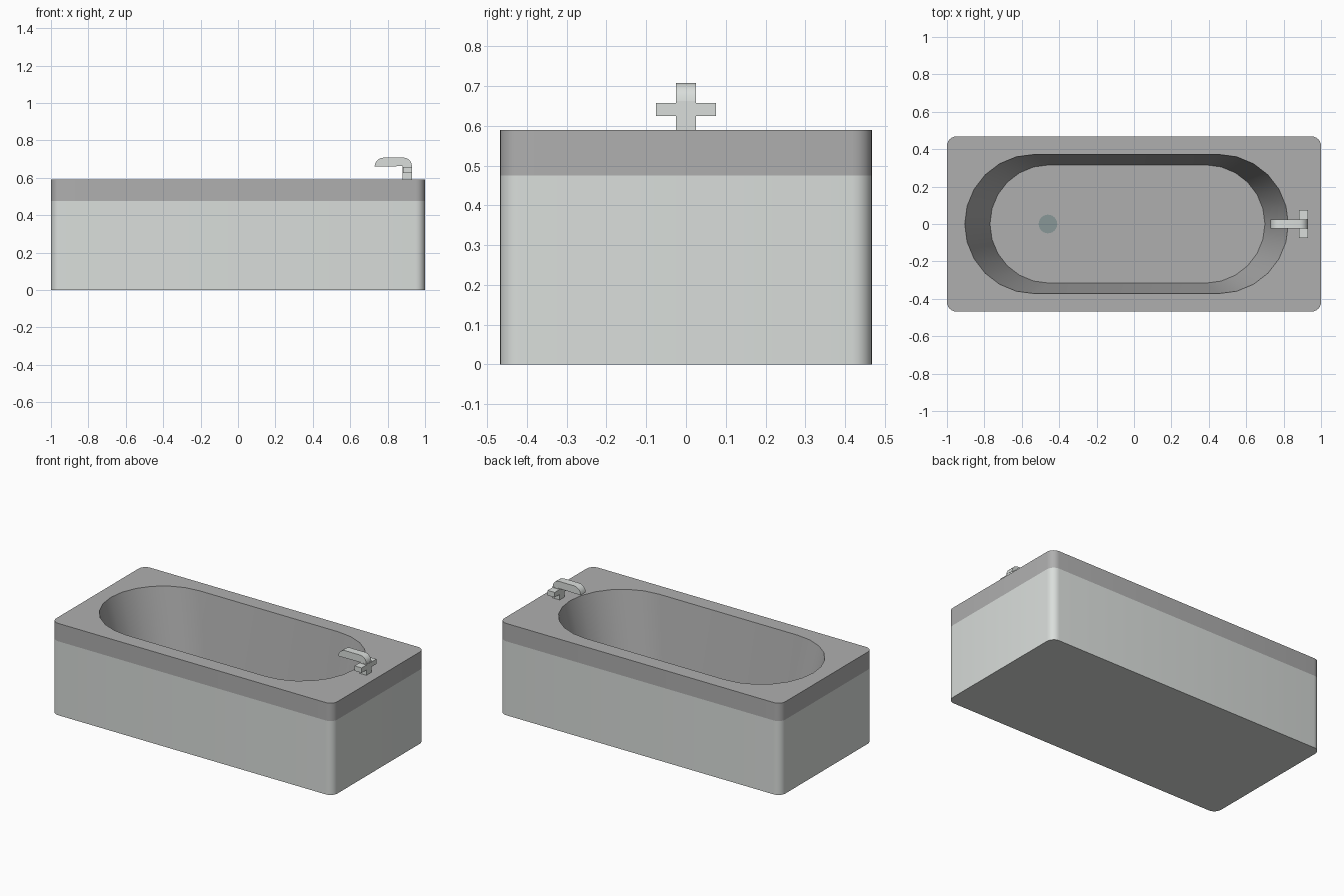
import bpy, bmesh, math

if "Cube" in bpy.data.objects:
    bpy.data.objects.remove(bpy.data.objects["Cube"])


def material(name, rgb):
    m = bpy.data.materials.new(name)
    m.diffuse_color = (*rgb, 1)
    m.use_nodes = True
    m.node_tree.nodes["Principled BSDF"].inputs["Base Color"].default_value = m.diffuse_color
    return m


PANEL = material("pale_panel", (0.70, 0.73, 0.71))
ENAMEL = material("grey_enamel", (0.43, 0.43, 0.43))
DRAIN = material("drain_grey", (0.25, 0.31, 0.31))


def finish(bm, name, mats, angle=35):
    mesh = bpy.data.meshes.new(name)
    bmesh.ops.recalc_face_normals(bm, faces=bm.faces)
    bm.to_mesh(mesh)
    bm.free()
    for m in mats:
        mesh.materials.append(m)
    ob = bpy.data.objects.new(name, mesh)
    bpy.context.collection.objects.link(ob)
    bpy.ops.object.select_all(action='DESELECT')
    ob.select_set(True)
    bpy.context.view_layer.objects.active = ob
    bpy.ops.object.shade_smooth_by_angle(angle=math.radians(angle))
    return ob


def rounded_ring(bm, x0, x1, hy, r, z, seg=6):
    """Rounded rectangle loop, seg steps per corner."""
    corners = [(x1 - r, hy - r), (x0 + r, hy - r), (x0 + r, r - hy), (x1 - r, r - hy)]
    ring = []
    for q, (cx, cy) in enumerate(corners):
        for i in range(seg + 1):
            a = math.pi / 2 * (q + i / seg)
            ring.append(bm.verts.new((cx + r * math.cos(a), cy + r * math.sin(a), z)))
    return ring


# Tub: outer walls, rim, sloping basin and floor lofted as one closed shell
bm = bmesh.new()
rings = [rounded_ring(bm, *p) for p in (
    (-1, 1, 0.468, 0.05, 0),
    (-1, 1, 0.468, 0.05, 0.475),
    (-1, 1, 0.468, 0.05, 0.59),
    (-0.905, 0.825, 0.372, 0.3719, 0.59),
    (-0.77, 0.70, 0.316, 0.3159, 0.09))]
n = len(rings[0])
for k, (a, b) in enumerate(zip(rings, rings[1:])):
    for i in range(n):
        j = (i + 1) % n
        bm.faces.new((a[i], a[j], b[j], b[i])).material_index = 1 if k else 0
bm.faces.new(rings[0][::-1])
bm.faces.new(rings[-1]).material_index = 1
bmesh.ops.remove_doubles(bm, verts=bm.verts, dist=0.001)
finish(bm, "bathtub", [PANEL, ENAMEL])

# Drain disc
bm = bmesh.new()
disc = bmesh.ops.create_cone(bm, cap_ends=True, segments=24, radius1=0.05, radius2=0.05, depth=0.008)
bmesh.ops.translate(bm, verts=disc["verts"], vec=(-0.46, 0, 0.091))
finish(bm, "drain", [DRAIN])


def box(name, lo, hi):
    bm = bmesh.new()
    bmesh.ops.create_cube(bm, size=1)
    for v in bm.verts:
        v.co = [(l + h) / 2 + c * (h - l) for c, l, h in zip(v.co, lo, hi)]
    return finish(bm, name, [PANEL])


# Tap post and cross handle
box("tap_post", (0.88, -0.025, 0.585), (0.93, 0.025, 0.662))
box("tap_handle", (0.881, -0.075, 0.625), (0.931, 0.075, 0.657))

# Spout: side profile with rounded ends, extruded across y
arc = [math.pi / 2 * i / 5 for i in range(6)]
profile = [(0.93 - 0.045 + 0.045 * math.cos(a), 0.663 + 0.045 * math.sin(a)) for a in arc]
profile += [(0.78 - 0.05 * math.sin(a), 0.66 + 0.048 * math.cos(a)) for a in arc]
bm = bmesh.new()
face = bm.faces.new([bm.verts.new((x, -0.025, z)) for x, z in profile])
ext = bmesh.ops.extrude_face_region(bm, geom=[face])
bmesh.ops.translate(bm, vec=(0, 0.05, 0), verts=[v for v in ext["geom"] if isinstance(v, bmesh.types.BMVert)])
finish(bm, "tap_spout", [PANEL])
